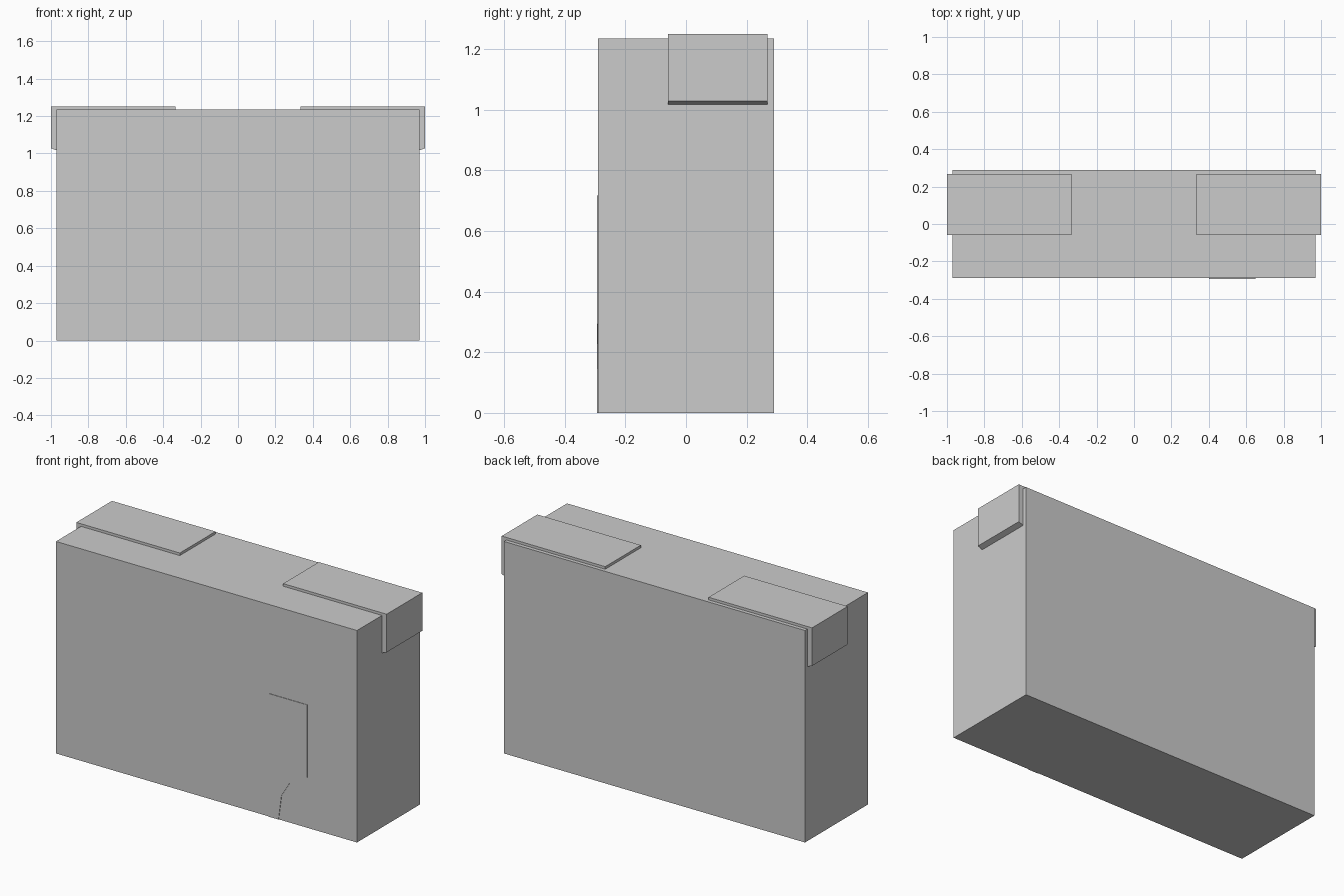
import bpy
import bmesh
from mathutils import Vector

cube = bpy.data.objects.get("Cube")
if cube:
    bpy.data.objects.remove(cube, do_unlink=True)

# One flat grey for the whole model
grey = bpy.data.materials.new("light_grey")
grey.use_nodes = True
colour = (0.6, 0.6, 0.6, 1)
grey.diffuse_color = colour
bsdf = next(n for n in grey.node_tree.nodes if n.type == 'BSDF_PRINCIPLED')
bsdf.inputs["Base Color"].default_value = colour


def extruded_profile(name, profile, y_front, y_back):
    """Extrude an (x, z) outline along y into a solid part."""
    bm = bmesh.new()
    face = bm.faces.new([bm.verts.new((x, y_front, z)) for x, z in profile])
    result = bmesh.ops.extrude_face_region(bm, geom=[face])
    moved = [v for v in result["geom"] if isinstance(v, bmesh.types.BMVert)]
    bmesh.ops.translate(bm, verts=moved, vec=Vector((0, y_back - y_front, 0)))
    bmesh.ops.recalc_face_normals(bm, faces=bm.faces)
    mesh = bpy.data.meshes.new(name)
    bm.to_mesh(mesh)
    bm.free()
    mesh.materials.append(grey)
    obj = bpy.data.objects.new(name, mesh)
    bpy.context.scene.collection.objects.link(obj)
    return obj


WIDTH, DEPTH, HEIGHT = 0.97, 0.29, 1.235

# Main block
extruded_profile("main_block",
                 [(-WIDTH, 0), (WIDTH, 0), (WIDTH, HEIGHT), (-WIDTH, HEIGHT)],
                 -DEPTH, DEPTH)

# Bent corner straps over the top edge, mirrored left to right
strap = extruded_profile("corner_straps",
                         [(0.333, HEIGHT), (WIDTH, HEIGHT), (WIDTH, 1.017),
                          (1, 1.028), (1, 1.25), (0.333, 1.25)],
                         -0.06, 0.268)
strap.modifiers.new("mirror", 'MIRROR').use_axis = (True, False, False)

# Thin raised panel on the front with a curved lower edge
extruded_profile("front_panel",
                 [(0.4, 0), (0.466, 0), (0.485, 0.144), (0.536, 0.228),
                  (0.65, 0.294), (0.65, 0.717), (0.4, 0.717)],
                 -DEPTH - 0.003, -DEPTH)
